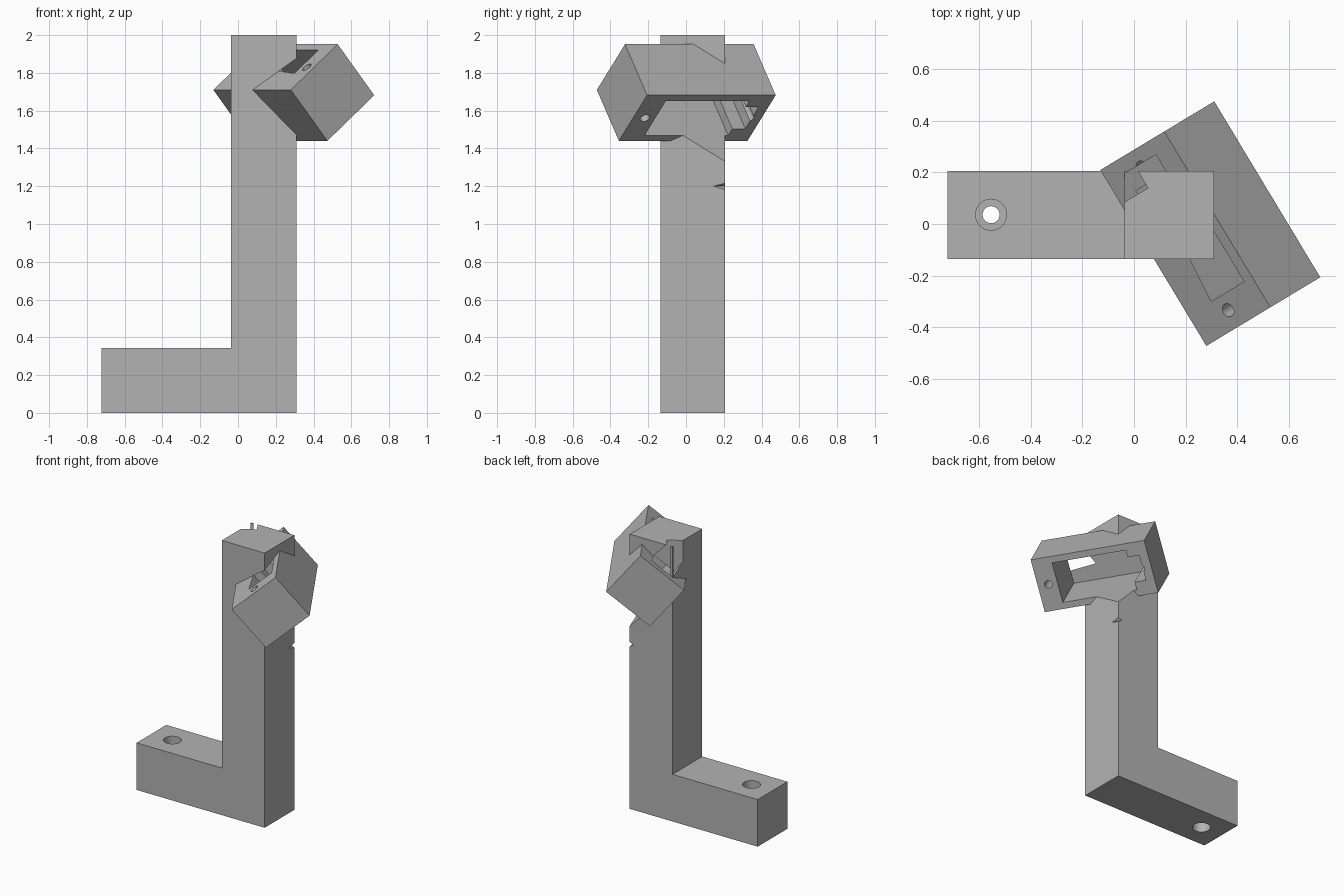
import bpy, bmesh, math
from mathutils import Matrix, Vector

if "Cube" in bpy.data.objects:
    bpy.data.objects.remove(bpy.data.objects["Cube"])

grey = bpy.data.materials.new("plain_grey")
grey.diffuse_color = (0.45, 0.45, 0.45, 1)
grey.use_nodes = True
grey.node_tree.nodes["Principled BSDF"].inputs["Base Color"].default_value = grey.diffuse_color

# Tilted frame of the housing: long axis, width axis, depth axis
long_axis = Vector((-0.516, 0.856, 0)).normalized()
flat = Vector((0.856, 0.516, 0)).normalized()
tilt = math.radians(39.9)
wide = flat * math.cos(tilt) + Vector((0, 0, math.sin(tilt)))
deep = long_axis.cross(wide)
frame = Matrix((long_axis, wide, deep)).transposed().to_4x4()
frame.translation = (0.28, -0.472, 1.71)


def finish(name, bm):
    bmesh.ops.recalc_face_normals(bm, faces=bm.faces)
    mesh = bpy.data.meshes.new(name)
    bm.to_mesh(mesh)
    bm.free()
    mesh.materials.append(grey)
    ob = bpy.data.objects.new(name, mesh)
    bpy.context.collection.objects.link(ob)
    return ob


def box(name, lo, hi, matrix=Matrix()):
    lo, hi = Vector(lo), Vector(hi)
    bm = bmesh.new()
    bmesh.ops.create_cube(bm, size=1, matrix=matrix @ Matrix.Translation((lo + hi) / 2)
                          @ Matrix.Diagonal((*(hi - lo), 1)))
    return finish(name, bm)


def rod(name, x, y, z0, z1, radius, matrix=Matrix()):
    bm = bmesh.new()
    bmesh.ops.create_cone(bm, cap_ends=True, segments=32, radius1=radius, radius2=radius, depth=z1 - z0,
                          matrix=matrix @ Matrix.Translation((x, y, (z0 + z1) / 2)))
    return finish(name, bm)


def combine(target, other, operation):
    mod = target.modifiers.new(operation.lower(), 'BOOLEAN')
    mod.operation, mod.solver, mod.object = operation, 'EXACT', other
    bpy.context.view_layer.objects.active = target
    bpy.ops.object.modifier_apply(modifier=mod.name)
    bpy.data.objects.remove(other, do_unlink=True)


# L-shaped stand: one front profile pushed back
bm = bmesh.new()
profile = [(-0.722, 0), (0.309, 0), (0.309, 2), (-0.036, 2), (-0.036, 0.343), (-0.722, 0.343)]
face = bm.faces.new([bm.verts.new((x, -0.135, z)) for x, z in profile])
pushed = bmesh.ops.extrude_face_region(bm, geom=[face])
bmesh.ops.translate(bm, vec=(0, 0.341, 0),
                    verts=[v for v in pushed['geom'] if isinstance(v, bmesh.types.BMVert)])
bracket = finish("bracket", bm)

# Tilted rectangular housing on the post
combine(bracket, box("housing", (0, 0, 0), (0.795, 0.377, 0.352), frame), 'UNION')

# Main window, cable slot and two screw holes
combine(bracket, box("window", (0.138, 0.045, 0), (0.655, 0.331, 0.8), frame), 'DIFFERENCE')
combine(bracket, box("cable_slot", (0.64, 0.1, -0.6), (0.735, 0.28, 0.6), frame), 'DIFFERENCE')
for t in (0.075, 0.72):
    combine(bracket, rod("screw_hole", t, 0.187, -0.05, 0.4, 0.027, frame), 'DIFFERENCE')

# Foot bolt hole with a recess at each end
for z0, z1, r in ((-0.1, 0.5, 0.033), (0.243, 0.5, 0.06), (-0.1, 0.1, 0.06)):
    combine(bracket, rod("foot_hole", -0.553, 0.036, z0, z1, r), 'DIFFERENCE')

# Small nick on the rear edge of the post
bm = bmesh.new()
for co in ((0.309, 0.145, 1.2), (0.28, 0.206, 1.2), (0.34, 0.237, 1.24), (0.34, 0.237, 1.155)):
    bm.verts.new(co)
bmesh.ops.convex_hull(bm, input=bm.verts[:])
combine(bracket, finish("nick", bm), 'DIFFERENCE')

# Smooth hole walls, sharp edges elsewhere
bpy.ops.object.select_all(action='DESELECT')
bracket.select_set(True)
bpy.context.view_layer.objects.active = bracket
bpy.ops.object.shade_smooth_by_angle(angle=math.radians(30))
